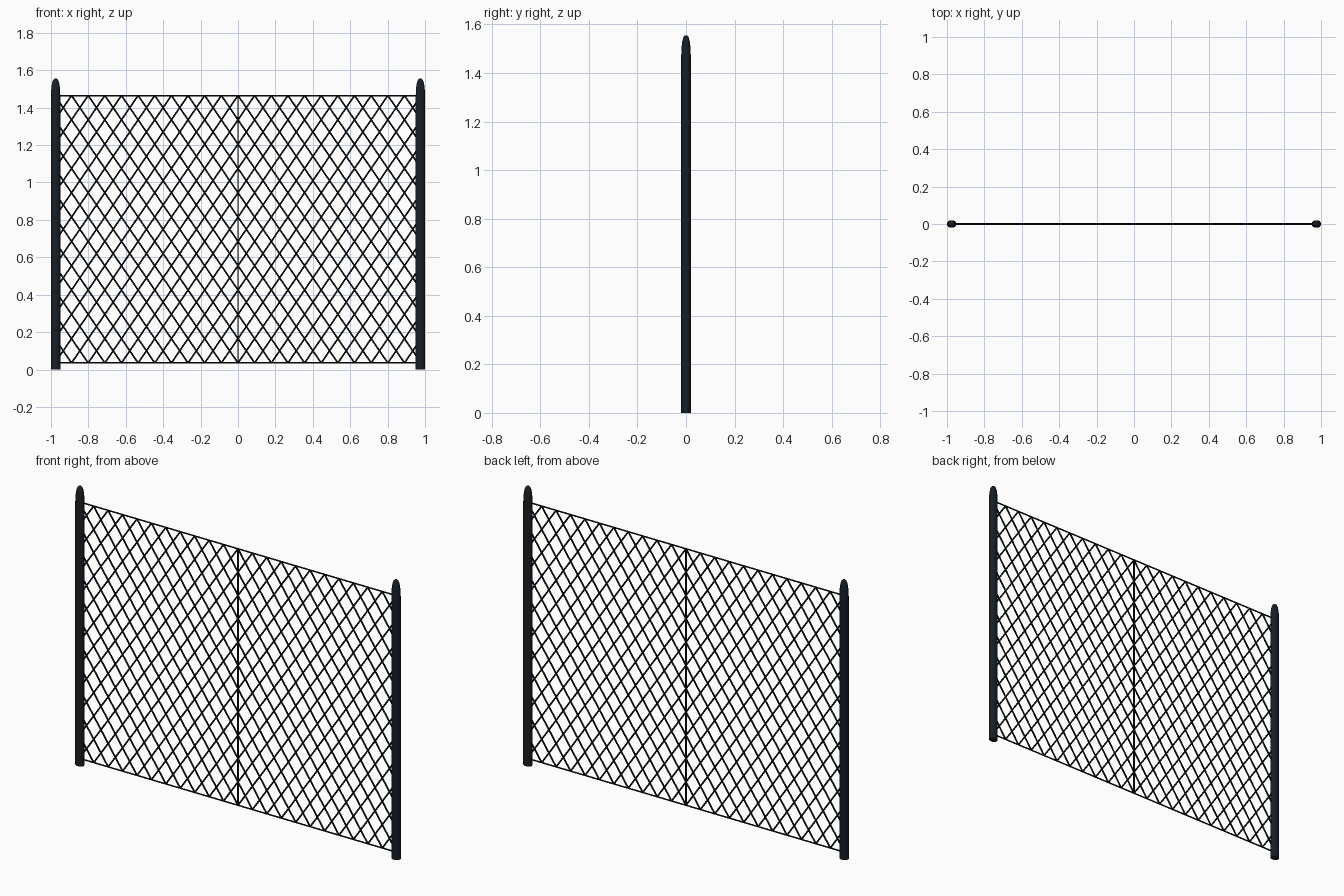
import bpy, bmesh, math
from mathutils import Vector

if "Cube" in bpy.data.objects:
    bpy.data.objects.remove(bpy.data.objects["Cube"])

TOP, BOTTOM = 1.465, 0.035      # rail heights
EDGE = 0.955                    # where the mesh meets the posts
PITCH = 0.089                   # width of a diamond
RUN = PITCH * 11                # sideways travel of a full-height strand


def material(name, rgb):
    m = bpy.data.materials.new(name)
    m.diffuse_color = (*rgb, 1)
    m.use_nodes = True
    m.node_tree.nodes["Principled BSDF"].inputs["Base Color"].default_value = m.diffuse_color
    return m


post_paint = material("post_paint", (0.009, 0.013, 0.018))
wire_paint = material("wire_paint", (0.004, 0.005, 0.006))


def make_object(name, bm, mat):
    bmesh.ops.recalc_face_normals(bm, faces=bm.faces)
    me = bpy.data.meshes.new(name)
    bm.to_mesh(me)
    bm.free()
    me.materials.append(mat)
    ob = bpy.data.objects.new(name, me)
    bpy.context.collection.objects.link(ob)
    bpy.ops.object.select_all(action='DESELECT')
    ob.select_set(True)
    bpy.context.view_layer.objects.active = ob
    bpy.ops.object.shade_smooth_by_angle(angle=math.radians(50))
    return ob


def add_wire(bm, a, b, radius, sides=8):
    a, b = Vector(a), Vector(b)
    d = b - a
    mat = d.to_track_quat('Z', 'Y').to_matrix().to_4x4()
    mat.translation = (a + b) / 2
    bmesh.ops.create_cone(bm, cap_ends=True, segments=sides, radius1=radius,
                          radius2=radius, depth=d.length, matrix=mat)


# Posts: rounded oblong section with a domed tip
def post(name, x):
    bm = bmesh.new()
    sections = [(0, 1), (1.46, 1), (1.49, 0.96), (1.515, 0.87),
                (1.535, 0.73), (1.548, 0.52), (1.555, 0.22)]
    n, rings = 16, []
    for z, s in sections:
        ring = []
        for i in range(n):
            t = 2 * math.pi * i / n
            c, q = math.cos(t), math.sin(t)
            px = math.copysign(abs(c) ** 0.9, c) * 0.025 * s
            py = math.copysign(abs(q) ** 0.9, q) * 0.02 * s
            ring.append(bm.verts.new((x + px, py, z)))
        rings.append(ring)
    for lo, hi in zip(rings, rings[1:]):
        for i in range(n):
            j = (i + 1) % n
            bm.faces.new((lo[i], lo[j], hi[j], hi[i]))
    bm.faces.new(rings[0][::-1])
    bm.faces.new(rings[-1])
    make_object(name, bm, post_paint)


post("left_post", -0.975)
post("right_post", 0.975)

# Top and bottom rails and the central upright
for name, a, b in (("top_rail", (-0.965, 0, TOP), (0.965, 0, TOP)),
                   ("bottom_rail", (-0.965, 0, BOTTOM), (0.965, 0, BOTTOM)),
                   ("centre_wire", (0, 0, BOTTOM), (0, 0, TOP))):
    bm = bmesh.new()
    add_wire(bm, a, b, 0.004)
    make_object(name, bm, wire_paint)

# Diamond mesh: two families of slanting strands clipped at the posts
for name, side in (("mesh_rising", -1), ("mesh_falling", 1)):
    bm = bmesh.new()
    for k in range(-22, 23):
        x0 = k * PITCH                      # strand position on the top rail
        # fractions of the strand that lie between the posts
        t0, t1 = sorted(((-EDGE - x0) / (side * RUN), (EDGE - x0) / (side * RUN)))
        t0, t1 = max(t0, 0), min(t1, 1)
        if t1 - t0 < 0.005:
            continue
        ends = [(x0 + side * RUN * t, 0, TOP + (BOTTOM - TOP) * t) for t in (t0, t1)]
        add_wire(bm, *ends, 0.0045)
    make_object(name, bm, wire_paint)
